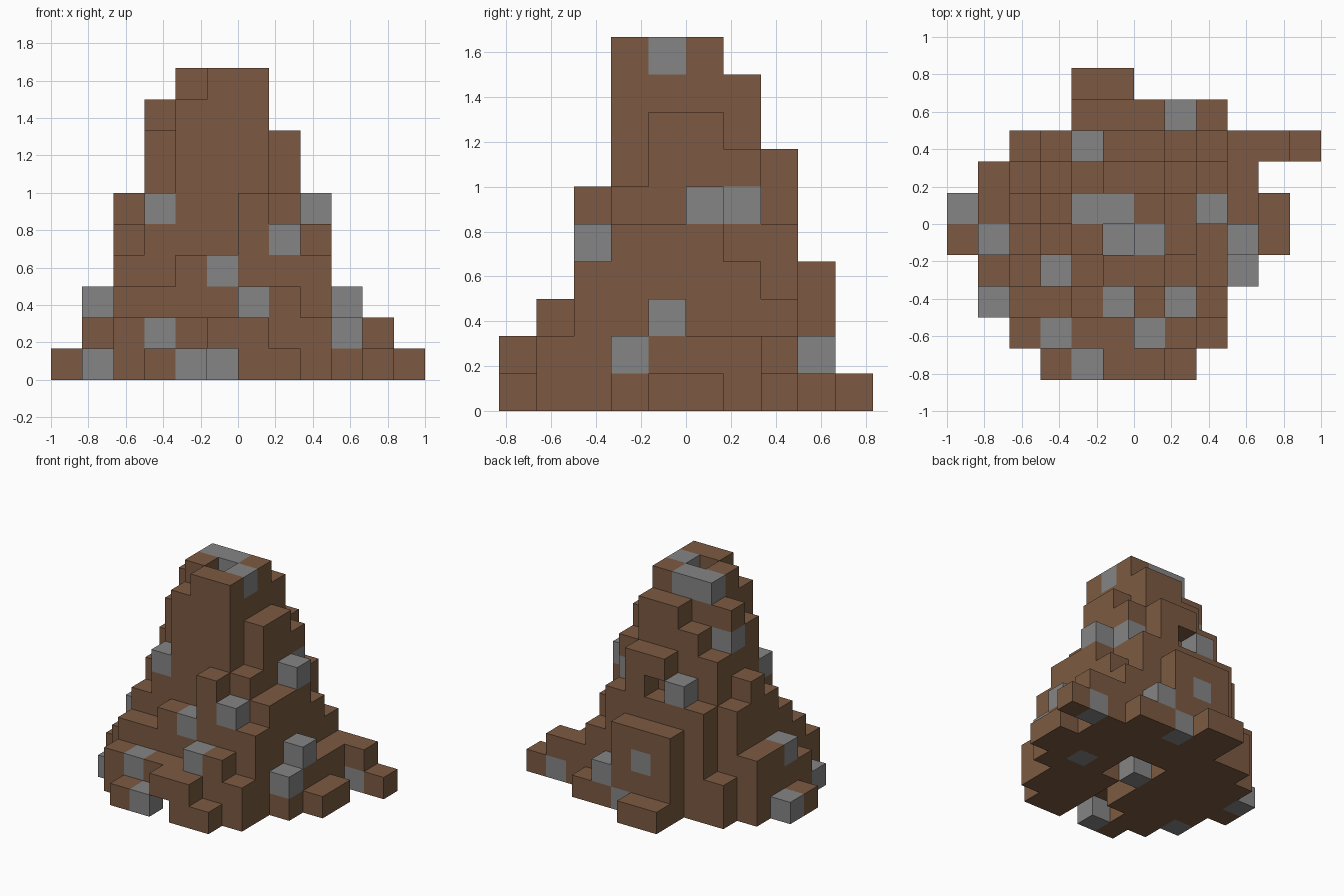
import bpy
import bmesh
from mathutils import Vector

if "Cube" in bpy.data.objects:
    bpy.data.objects.remove(bpy.data.objects["Cube"], do_unlink=True)

CELL = 1 / 6


def make_material(name, colour):
    mat = bpy.data.materials.new(name)
    mat.use_nodes = True
    mat.diffuse_color = colour
    for node in mat.node_tree.nodes:
        if node.type == "BSDF_PRINCIPLED":
            node.inputs["Base Color"].default_value = colour
            node.inputs["Roughness"].default_value = 0.9
    return mat


earth = make_material("earth brown", (0.2, 0.102, 0.054, 1))
stone = make_material("stone grey", (0.235, 0.235, 0.235, 1))

# Height of every column in blocks, front row first, A is the crater rim
columns = [
    "...11221....",
    "..2222332...",
    ".13344654...",
    ".2469AA652..",
    "1358A8A8531.",
    "1369AAA8621.",
    ".357899742..",
    "..2567753221",
    "....44421...",
    "....11......",
]
blocks = {
    (i, j, k)
    for j, row in enumerate(columns)
    for i, height in enumerate(row) if height != "."
    for k in range(int(height, 16))
}

# Tunnel under the front foot, and the small hole under the rear ledge
tunnel = {(5, j, 0) for j in range(4)}
tunnel |= {(4, 1, 0), (6, 4, 0), (5, 5, 0), (6, 5, 0)}
blocks -= tunnel | {(5, 7, 5)}

# Stones set into the slopes
rim_stones = {(4, 5, 9), (5, 5, 9), (6, 4, 9), (5, 4, 7)}
front_stones = {(4, 0, 0), (3, 1, 1), (6, 1, 2), (5, 2, 3), (7, 2, 4),
                (3, 3, 5), (5, 4, 0)}
left_stones = {(9, 3, 1), (9, 4, 2), (8, 5, 5), (7, 6, 5), (8, 4, 0)}
right_stones = {(1, 2, 0), (1, 4, 2), (0, 5, 0), (3, 5, 7)}
back_stones = {(10, 7, 0), (4, 7, 5), (7, 8, 1), (5, 8, 2), (6, 8, 0)}
stones = rim_stones | front_stones | left_stones | right_stones | back_stones


def build_blocks(name, cells):
    """Skin a set of grid cells, keeping only the faces that meet open air."""
    bm = bmesh.new()
    corners = {}

    def corner(point):
        key = tuple(round(c) for c in point)
        if key not in corners:
            x, y, z = key
            corners[key] = bm.verts.new((
                (x - len(columns[0]) / 2) * CELL,
                (y - len(columns) / 2) * CELL,
                z * CELL))
        return corners[key]

    for cell in sorted(cells):
        centre = Vector(cell) + Vector((0.5, 0.5, 0.5))
        for axis in range(3):
            for side in (-1, 1):
                normal = Vector((0, 0, 0))
                normal[axis] = side
                neighbour = tuple(round(c) for c in Vector(cell) + normal)
                if neighbour in cells:
                    continue
                u = Vector((0, 0, 0))
                u[(axis + 1) % 3] = 1
                v = normal.cross(u)
                face = bm.faces.new([
                    corner(centre + (normal + a * u + b * v) / 2)
                    for a, b in ((-1, -1), (1, -1), (1, 1), (-1, 1))])
                face.material_index = int(cell in stones)

    mesh = bpy.data.meshes.new(name)
    bm.to_mesh(mesh)
    bm.free()
    mesh.materials.append(earth)
    mesh.materials.append(stone)
    obj = bpy.data.objects.new(name, mesh)
    bpy.context.collection.objects.link(obj)
    return obj


build_blocks("cratered_mountain", blocks)
